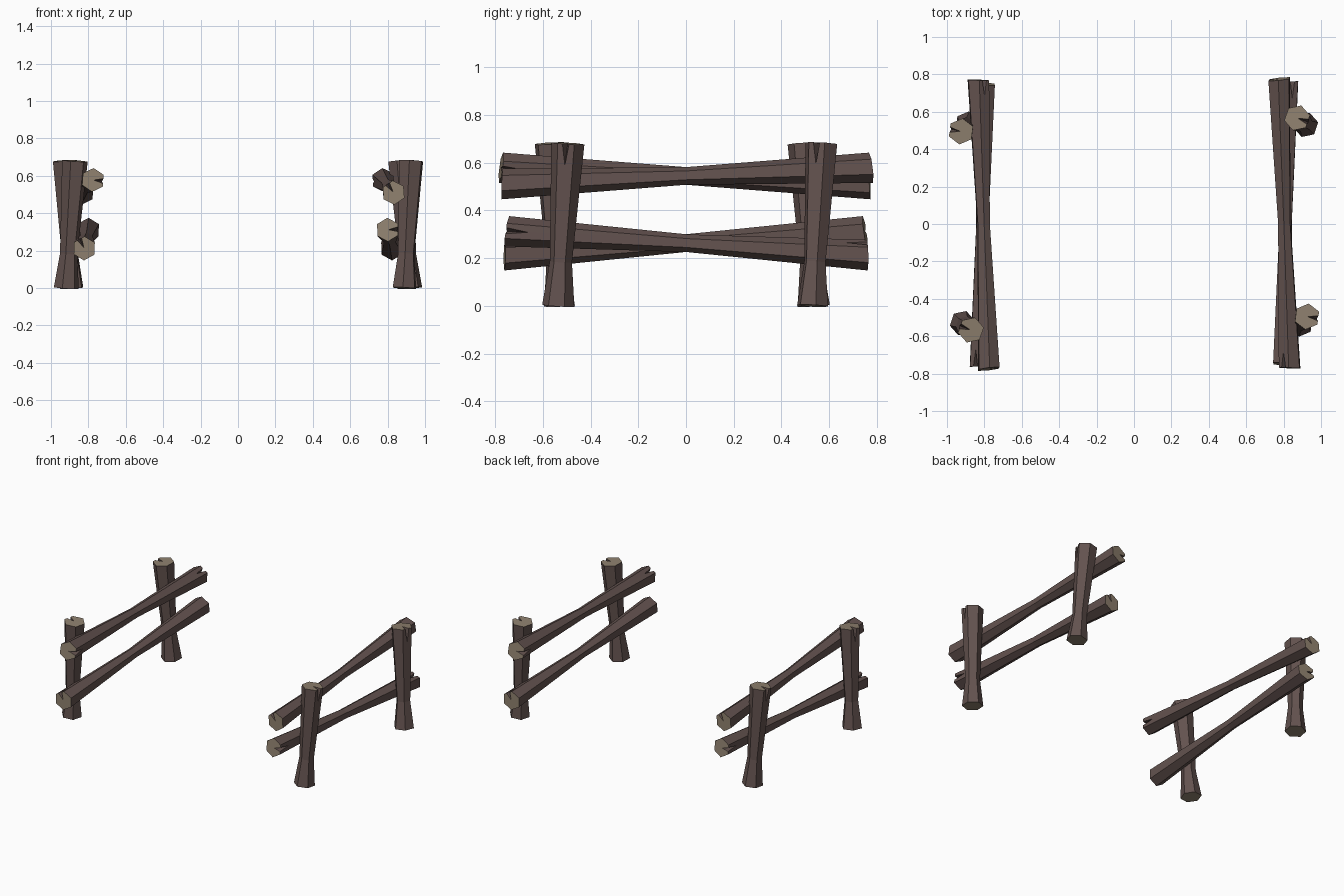
import bpy, bmesh, math
from mathutils import Vector, Matrix

if "Cube" in bpy.data.objects:
    bpy.data.objects.remove(bpy.data.objects["Cube"])

def material(name, rgb):
    m = bpy.data.materials.new(name)
    m.diffuse_color = (*rgb, 1)
    m.use_nodes = True
    m.node_tree.nodes["Principled BSDF"].inputs["Base Color"].default_value = m.diffuse_color
    return m

bark = material("dark_bark", (0.125, 0.085, 0.078))
cut_wood = material("cut_wood", (0.27, 0.215, 0.155))

def log(name, start, end, radii, waist, notches, phase, turn):
    """Six-sided log with a waist; a split may be cut in each end.
    notches = direction of the split at start / end (or None)."""
    a, b = Vector(start), Vector(end)
    axis = (b - a).normalized()
    ref = Vector((1, 0, 0))
    u = (ref - axis * ref.dot(axis)).normalized()
    v = axis.cross(u)
    bm = bmesh.new()
    mid = a.lerp(b, waist)
    rings = []
    for c, r in zip((a, mid, b), radii):
        ring = []
        for i in range(6):
            t = phase + i * math.pi / 3
            ring.append(bm.verts.new(c + u * math.cos(t) * r + v * math.sin(t) * r))
        rings.append(ring)
    for c, ring, other, notch in ((a, rings[0], rings[1], notches[0]),
                                  (b, rings[2], rings[1], notches[1])):
        side = -1
        if notch:
            d = Vector(notch)
            side = max(range(6), key=lambda i: (ring[i].co + ring[(i + 1) % 6].co - 2 * c).dot(d))
        cap = []
        for i in range(6):
            j = (i + 1) % 6
            p, q, p2, q2 = ring[i], ring[j], other[i], other[j]
            cap.append(p)
            if i != side:
                bm.faces.new((p, q, q2, p2))
                continue
            # wedge-shaped split running a little way down the side
            m0 = bm.verts.new(p.co.lerp(q.co, 0.28))
            m1 = bm.verts.new(p.co.lerp(q.co, 0.68))
            apex = bm.verts.new(c.lerp((p.co + q.co) / 2, 0.08))
            outer = (p.co + q.co) / 2
            inner = (p2.co + q2.co) / 2
            tip = bm.verts.new(outer.lerp(inner, 0.09 / (outer - inner).length))
            bm.faces.new((p, m0, tip, p2))
            bm.faces.new((m1, q, q2, tip))
            bm.faces.new((tip, q2, p2))
            bm.faces.new((m0, apex, tip))
            bm.faces.new((apex, m1, tip))
            cap += [m0, apex, m1]
        bm.faces.new(cap).material_index = 1
    # slightly skewed saw cut at each end of the rails
    for ring_c, s in ((a, -1), (b, 1)):
        for vert in bm.verts:
            w = vert.co - ring_c
            if turn and abs(w.dot(axis)) < 0.001:
                vert.co += axis * s * turn * (w.dot(u) + w.dot(v))
    bmesh.ops.recalc_face_normals(bm, faces=bm.faces)
    me = bpy.data.meshes.new(name)
    bm.to_mesh(me)
    bm.free()
    me.materials.append(bark)
    me.materials.append(cut_wood)
    ob = bpy.data.objects.new(name, me)
    bpy.context.collection.objects.link(ob)
    return ob

POST = (0.068, 0.047, 0.07)
RAIL = (0.064, 0.037, 0.064)
parts = [
    # leaning posts, split at the top
    log("right_front_post", (0.89, -0.535, 0), (0.925, -0.495, 0.68), POST, 0.27,
        (None, (1, 0, 0)), 0.4, 0),
    log("right_back_post", (0.918, 0.53, 0), (0.872, 0.567, 0.68), POST, 0.27,
        (None, (1, -0.3, 0)), 0.2, 0),
    # crossing rails, split at both ends
    log("right_upper_rail", (0.832, -0.77, 0.51), (0.776, 0.775, 0.578), RAIL, 0.5,
        ((-1, 0, 0.5), (-1, 0, 0)), 0.45, 0.08),
    log("right_lower_rail", (0.80, -0.75, 0.312), (0.822, 0.76, 0.212), RAIL, 0.5,
        ((1, 0, 0), (0.2, 0, 1)), 0.5, 0.08),
]

# the left fence is the right one turned half way round
for ob in parts:
    me = ob.data.copy()
    me.transform(Matrix.Rotation(math.pi, 4, 'Z'))
    name = ob.name.replace("right", "left")
    name = name.replace("front", "@").replace("back", "front").replace("@", "back")
    bpy.context.collection.objects.link(bpy.data.objects.new(name, me))
